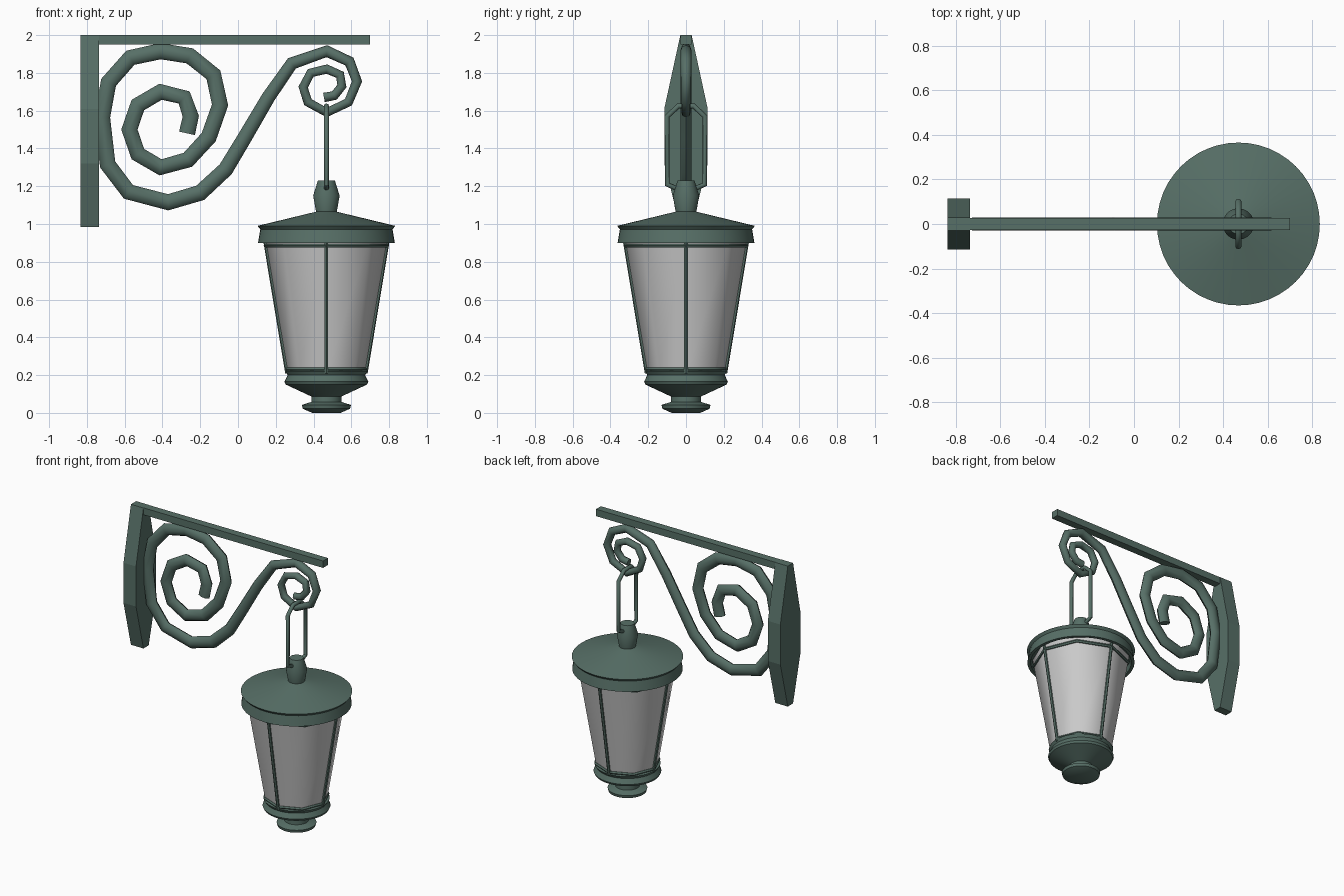
import bpy, bmesh
from math import sin, cos, pi, radians
from mathutils import Vector

if "Cube" in bpy.data.objects:
    bpy.data.objects.remove(bpy.data.objects["Cube"])

LX = 0.468  # lantern axis

metal = bpy.data.materials.new("green_metal")
metal.diffuse_color = (0.095, 0.16, 0.135, 1)
metal.use_nodes = True
metal.node_tree.nodes["Principled BSDF"].inputs["Base Color"].default_value = metal.diffuse_color


def finish(name, bm, mat=metal, angle=35):
    bmesh.ops.recalc_face_normals(bm, faces=bm.faces)
    me = bpy.data.meshes.new(name)
    bm.to_mesh(me)
    bm.free()
    ob = bpy.data.objects.new(name, me)
    bpy.context.collection.objects.link(ob)
    if mat:
        me.materials.append(mat)
    if angle:
        bpy.ops.object.select_all(action='DESELECT')
        ob.select_set(True)
        bpy.context.view_layer.objects.active = ob
        bpy.ops.object.shade_smooth_by_angle(angle=radians(angle))
    return ob


def skin(bm, rings, closed=False):
    """Join vertex rings into a surface, capping open ends."""
    n = len(rings[0])
    pairs = list(zip(rings, rings[1:])) + ([(rings[-1], rings[0])] if closed else [])
    for a, b in pairs:
        for i in range(n):
            j = (i + 1) % n
            bm.faces.new((a[i], a[j], b[j], b[i]))
    if not closed:
        bm.faces.new(rings[0])
        bm.faces.new(rings[-1])


def tube(name, path, radii, normal, depth=None, closed=False, sides=8):
    """Sweep an ellipse along a planar path; depth is the half size along the plane normal."""
    bm = bmesh.new()
    pts = [Vector(p) for p in path]
    nrm = Vector(normal).normalized()
    rings, n = [], len(pts)
    for k, p in enumerate(pts):
        prev = pts[k - 1] if closed or k else p
        nxt = pts[(k + 1) % n] if closed or k < n - 1 else p
        d1, d2 = (p - prev), (nxt - p)
        t = (d1.normalized() + d2.normalized()).normalized()
        side = nrm.cross(t)
        r = radii[k] if isinstance(radii, list) else radii
        d = min(r, depth) if depth else r
        rings.append([bm.verts.new(p + side * r * cos(2 * pi * i / sides)
                                   + nrm * d * sin(2 * pi * i / sides)) for i in range(sides)])
    skin(bm, rings, closed)
    return finish(name, bm, angle=50)


def lathe(name, profile, sides=48, mat=metal, angle=35):
    bm = bmesh.new()
    rings = [[bm.verts.new((LX + r * cos(2 * pi * i / sides), r * sin(2 * pi * i / sides), z))
              for i in range(sides)] for r, z in profile]
    skin(bm, rings)
    return finish(name, bm, mat, angle)


def prism(name, outline, x0, x1):
    """Extrude a yz outline along x."""
    bm = bmesh.new()
    skin(bm, [[bm.verts.new((x, y, z)) for y, z in outline] for x in (x0, x1)])
    return finish(name, bm, angle=0)


# wall plate and top beam
half = [(0.03, 2.0), (0.115, 1.61), (0.115, 1.32), (0.03, 0.985)]
prism("wall_plate", half + [(-y, z) for y, z in reversed(half)], -0.835, -0.735)
prism("top_beam", [(-0.028, 1.95), (0.028, 1.95), (0.028, 2.0), (-0.028, 2.0)], -0.835, 0.70)

# double scroll
scroll = [(-.27, 1.48), (-.25, 1.57), (-.285, 1.67), (-.41, 1.70), (-.53, 1.63), (-.575, 1.50),
          (-.53, 1.37), (-.41, 1.30), (-.265, 1.34), (-.155, 1.46), (-.095, 1.63), (-.13, 1.79),
          (-.255, 1.89), (-.41, 1.915), (-.57, 1.88), (-.685, 1.75), (-.72, 1.565), (-.69, 1.315),
          (-.58, 1.17), (-.37, 1.115), (-.20, 1.165), (-.065, 1.29), (.04, 1.465), (.16, 1.67),
          (.285, 1.85), (.47, 1.915), (.59, 1.86), (.63, 1.755), (.585, 1.645), (.47, 1.59),
          (.37, 1.645), (.345, 1.725), (.385, 1.80), (.47, 1.82), (.54, 1.79), (.55, 1.73),
          (.51, 1.68), (.455, 1.67)]
widths = [0.043 - 0.018 * min(1, max(0, (k - 20) / 8)) for k in range(len(scroll))]
tube("scroll", [(x, 0, z) for x, z in scroll], widths, (0, 1, 0), depth=0.03)

# hanging link
side = [(0.03, 1.18), (0.1, 1.21), (0.1, 1.57), (0.04, 1.625)]
tube("hanging_link", [(LX, y, z) for y, z in side + [(-y, z) for y, z in reversed(side)]],
     0.014, (1, 0, 0), closed=True)

# lantern cap with finial, hollow below
lathe("lantern_cap", [(0.045, 1.23), (0.07, 1.15), (0.055, 1.065), (0.365, 0.99), (0.35, 0.972),
                      (0.362, 0.90), (0.34, 0.90), (0.335, 0.94)])

# glass shade
lathe("glass_shade", [(0.205, 0.20), (0.328, 0.935)], sides=8, mat=None, angle=60)

# lantern base with foot
lathe("lantern_base", [(0.19, 0.225), (0.217, 0.22), (0.205, 0.20), (0.222, 0.165), (0.215, 0.15),
                       (0.08, 0.087), (0.08, 0.058), (0.13, 0.042), (0.125, 0.022), (0.075, 0.0)])

# frame rails and bars
for name, r, z in (("upper_rail", 0.32, 0.885), ("lower_rail", 0.208, 0.23)):
    tube(name, [(LX + r * cos(k * pi / 4), r * sin(k * pi / 4), z) for k in range(8)],
         0.012, (0, 0, 1), closed=True, sides=6)
for k in range(4):
    c, s = cos(k * pi / 2), sin(k * pi / 2)
    tube(f"frame_bar_{k + 1}", [(LX + 0.207 * c, 0.207 * s, 0.21), (LX + 0.325 * c, 0.325 * s, 0.92)],
         0.011, (-s, c, 0), sides=6)
